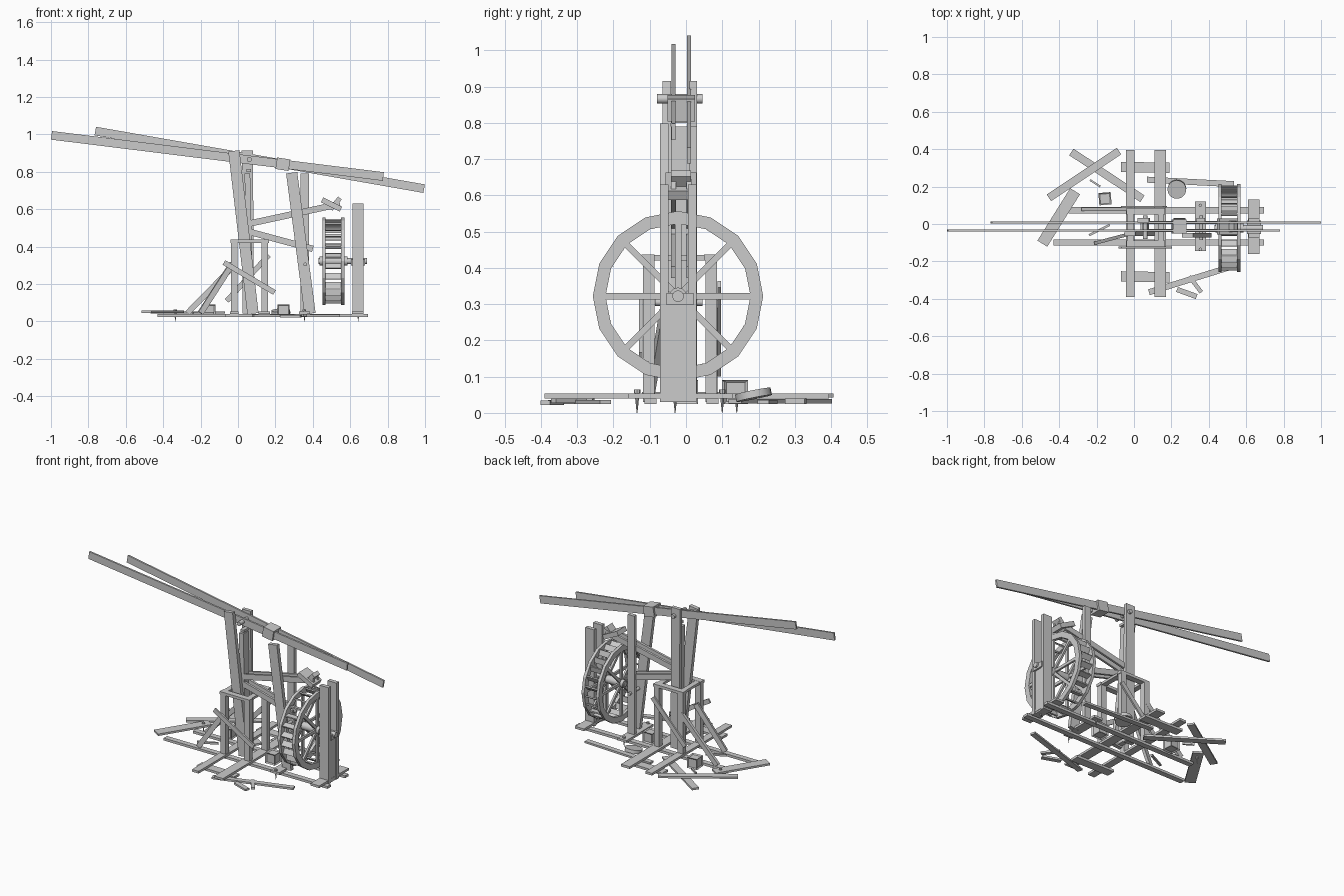
import bpy, bmesh, math
from mathutils import Vector, Matrix


def make(name, bm):
    bmesh.ops.recalc_face_normals(bm, faces=bm.faces)
    me = bpy.data.meshes.new(name)
    bm.to_mesh(me)
    bm.free()
    ob = bpy.data.objects.new(name, me)
    bpy.context.collection.objects.link(ob)
    return ob


def add_beam(bm, p0, p1, side, height, up=(0, 0, 1)):
    """Board from p0 to p1; height is measured towards up, side across it."""
    p0, p1 = Vector(p0), Vector(p1)
    x = (p1 - p0).normalized()
    y = Vector(up).cross(x).normalized()
    z = x.cross(y)
    rot = Matrix((x, y, z)).transposed().to_4x4()
    size = Matrix.Diagonal(((p1 - p0).length, side, height, 1))
    bmesh.ops.create_cube(bm, size=1, matrix=Matrix.Translation((p0 + p1) / 2) @ rot @ size)


def beam(name, p0, p1, side, height, up=(0, 0, 1)):
    bm = bmesh.new()
    add_beam(bm, p0, p1, side, height, up)
    return make(name, bm)


def box(name, x0, x1, y0, y1, z0, z1):
    m = (z0 + z1) / 2
    yc = (y0 + y1) / 2
    return beam(name, (x0, yc, m), (x1, yc, m), y1 - y0, z1 - z0)


def rod(name, p0, p1, r0, r1=None, n=12):
    p0, p1 = Vector(p0), Vector(p1)
    d = p1 - p0
    bm = bmesh.new()
    bmesh.ops.create_cone(bm, cap_ends=True, segments=n, radius1=r0, radius2=r0 if r1 is None else r1,
                          depth=d.length, matrix=Matrix.Translation((p0 + p1) / 2) @ d.to_track_quat('Z', 'Y').to_matrix().to_4x4())
    ob = make(name, bm)
    for p in ob.data.polygons:
        p.use_smooth = len(p.vertices) == 4 and n > 8
    return ob


X = (1, 0, 0)

# Long booms and the block that clamps them
beam("front_boom", (-0.997, -0.035, 0.995), (0.777, -0.035, 0.775), 0.011, 0.046)
beam("rear_boom", (-0.763, 0.008, 1.018), (0.995, 0.008, 0.71), 0.011, 0.046)
beam("boom_clamp", (0.205, -0.013, 0.846), (0.275, -0.013, 0.835), 0.075, 0.062)

# Main mast: slanted front post, upright rear post, filler board, pivot
beam("front_mast_post", (-0.022, -0.053, 0.912), (0.08, -0.053, 0.042), 0.024, 0.06, X)
beam("rear_mast_post", (0.05, 0.02, 0.915), (0.055, 0.02, 0.042), 0.022, 0.06, X)
beam("mast_filler", (0.05, -0.016, 0.79), (0.066, -0.016, 0.05), 0.05, 0.03, X)
rod("boom_pivot", (0.06, -0.08, 0.866), (0.06, 0.045, 0.866), 0.013)
box("mast_tie", 0.045, 0.07, -0.042, 0.01, 0.80, 0.815)

# Second pair of posts
beam("front_second_post", (0.287, -0.06, 0.795), (0.385, -0.06, 0.042), 0.024, 0.06, X)
beam("rear_second_post", (0.356, 0.02, 0.79), (0.356, 0.02, 0.042), 0.022, 0.045, X)
rod("second_post_bolt", (0.36, -0.085, 0.305), (0.36, 0.045, 0.305), 0.01)

# Lever arms and the crossed end blocks
for y in (-0.035, 0.008):
    beam("upper_lever", (0.06, y, 0.523), (0.545, y, 0.628), 0.014, 0.034)
    beam("lower_lever", (0.05, y, 0.482), (0.40, y, 0.388), 0.014, 0.034)
beam("lever_cross_block", (0.45, -0.014, 0.65), (0.55, -0.014, 0.60), 0.085, 0.028)
beam("lever_end_block", (0.495, -0.014, 0.60), (0.545, -0.014, 0.66), 0.055, 0.025)

# Tread wheel: two faceted rims, spokes, slats and shaft
C = Vector((0, -0.022, 0.322))
N = 16


def spot(x, r, a):
    return Vector((x, C.y + r * math.cos(a), C.z + r * math.sin(a)))


for x in (0.46, 0.56):
    bm = bmesh.new()
    rings = []
    for i in range(N):
        a = math.tau * i / N
        rings.append([bm.verts.new(spot(x + dx, r, a)) for dx, r in
                      ((-0.009, 0.2), (0.009, 0.2), (0.009, 0.235), (-0.009, 0.235))])
    for i in range(N):
        p, q = rings[i], rings[(i + 1) % N]
        for k in range(4):
            bm.faces.new((p[k], p[(k + 1) % 4], q[(k + 1) % 4], q[k]))
    make("wheel_rim", bm)
    bm = bmesh.new()
    for k in range(8):
        a = math.tau * k / 8
        add_beam(bm, spot(x, 0.015, a), spot(x, 0.212, a), 0.018, 0.012, X)
    make("wheel_spokes", bm)
bm = bmesh.new()
for i in range(24):
    a = math.tau * (i + 0.5) / 24
    add_beam(bm, spot(0.455, 0.212, a), spot(0.565, 0.212, a), 0.008, 0.034,
             (0, math.cos(a + 0.7), math.sin(a + 0.7)))
make("wheel_treads", bm)
rod("wheel_shaft", (0.43, C.y, C.z), (0.69, C.y, C.z), 0.016)
rod("wheel_hub", (0.435, C.y, C.z), (0.585, C.y, C.z), 0.024)

# Wheel bearing tower
for y in (-0.06, 0.017):
    box("wheel_tower_post", 0.612, 0.672, y - 0.012, y + 0.012, 0.03, 0.63)
box("bearing_board", 0.618, 0.668, -0.048, 0.005, 0.03, 0.30)
box("bearing_block", 0.605, 0.679, -0.054, 0.02, 0.298, 0.33)

# Base rails and cross planks
box("rear_base_rail", -0.35, 0.695, 0.057, 0.09, 0.025, 0.04)
box("front_base_rail", -0.43, 0.695, -0.115, -0.082, 0.025, 0.04)
for x, w, y0, y1 in ((-0.02, 0.045, -0.39, 0.395), (0.14, 0.06, -0.39, 0.395),
                     (0.355, 0.06, -0.145, 0.12), (0.64, 0.06, -0.16, 0.13)):
    box("cross_plank", x - w / 2, x + w / 2, y0, y1, 0.04, 0.054)
for y in (0.305, -0.28):
    beam("outer_foot_plank", (-0.07, y, 0.032), (0.19, y - 0.005, 0.032), 0.055, 0.014)

# Square scaffold around the mast
for y in (-0.103, 0.07):
    for x in (-0.02, 0.143):
        box("scaffold_post", x - 0.018, x + 0.018, y - 0.016, y + 0.016, 0.03, 0.422)
    box("scaffold_long_rail", -0.04, 0.165, y - 0.02, y + 0.016, 0.42, 0.437)
for x in (-0.02, 0.143):
    box("scaffold_short_rail", x - 0.016, x + 0.016, -0.12, 0.085, 0.421, 0.436)

# Scaffold braces
beam("front_cross_brace", (-0.075, -0.125, 0.315), (0.195, -0.125, 0.155), 0.01, 0.028)
beam("rear_cross_brace", (-0.06, 0.092, 0.11), (0.165, 0.092, 0.355), 0.01, 0.028)
beam("front_raker", (-0.20, -0.10, 0.045), (-0.03, -0.055, 0.31), 0.018, 0.03)
beam("rear_raker", (-0.27, 0.078, 0.045), (-0.02, 0.078, 0.30), 0.018, 0.03)

# Loose planks lying around: (start, end, width, height above ground)
for a, b, w, z in (((-0.335, 0.385), (0.045, 0.135), 0.042, 0.032),
                   ((-0.08, 0.39), (-0.455, 0.14), 0.042, 0.048),
                   ((-0.315, 0.175), (-0.49, -0.105), 0.062, 0.052),
                   ((0.07, 0.237), (0.535, 0.213), 0.032, 0.030),
                   ((0.08, -0.365), (0.54, -0.222), 0.032, 0.030),
                   ((0.23, -0.35), (0.335, -0.388), 0.028, 0.028),
                   ((0.295, -0.28), (0.36, -0.365), 0.022, 0.033),
                   ((-0.24, -0.06), (-0.13, -0.005), 0.012, 0.045),
                   ((-0.235, 0.235), (-0.18, 0.20), 0.010, 0.045)):
    beam("loose_plank", (*a, z), (*b, z), w, 0.012)

# Crates with recessed panels and a tilted round lid
for cx, cy, ang in ((-0.155, 0.135, 0.08), (0.243, 0.0, 0.0)):
    bm = bmesh.new()
    bmesh.ops.create_cube(bm, size=0.066, matrix=Matrix.Translation((cx, cy, 0.058)) @ Matrix.Rotation(ang, 4, 'Z'))
    bmesh.ops.inset_individual(bm, faces=bm.faces[:], thickness=0.01, depth=-0.006)
    make("crate", bm)
rod("round_lid", (0.23, 0.188, 0.04), (0.229, 0.184, 0.06), 0.05, n=20)

# Ground spikes
for x, y in ((-0.335, 0.14), (0.355, -0.135), (0.355, 0.10), (0.643, -0.03)):
    rod("spike", (x, y, 0.0), (x, y, 0.055), 0.001, 0.007, 8)
    rod("spike_head", (x, y, 0.055), (x, y, 0.065), 0.009, n=8)
